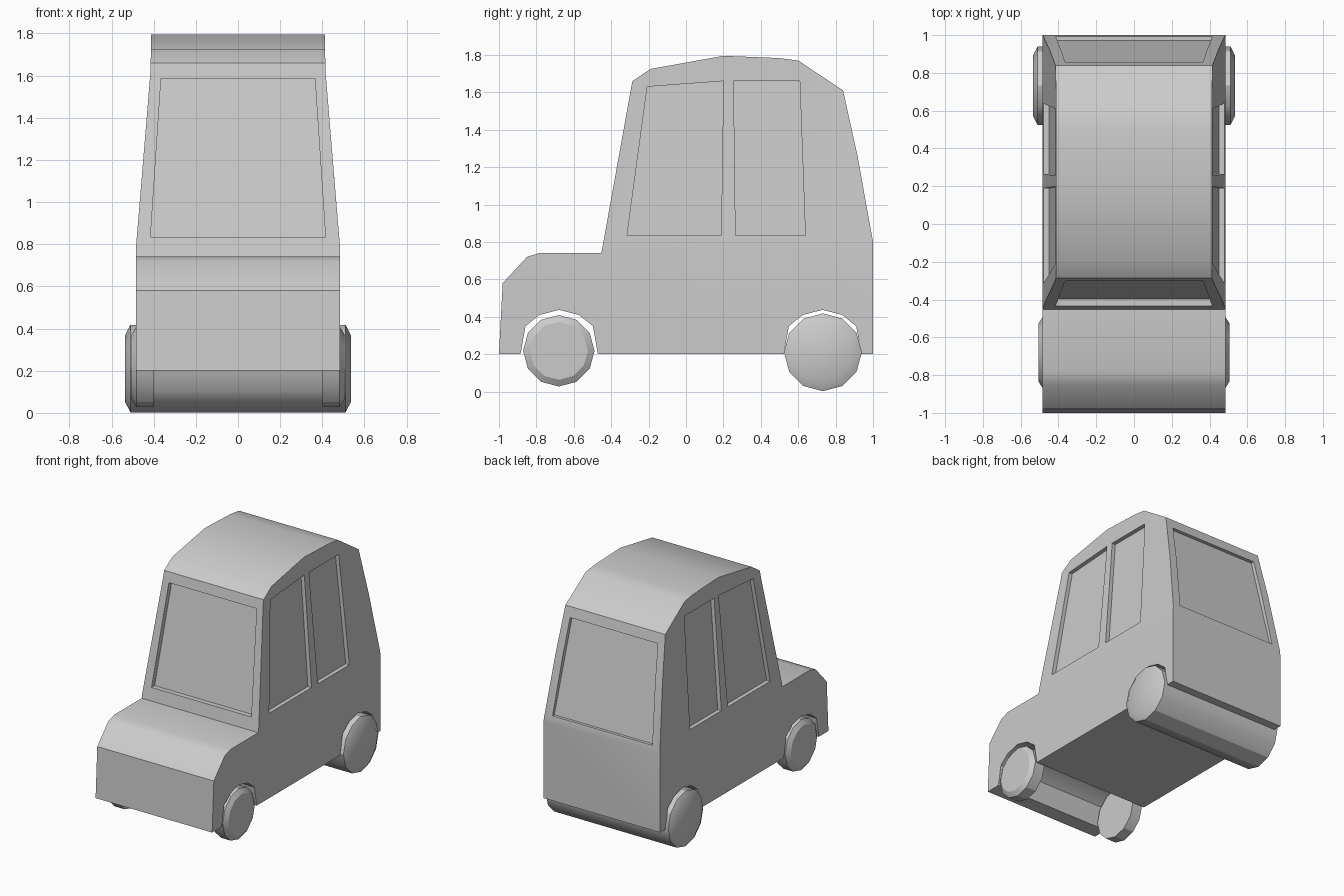
import bpy, bmesh, math

if "Cube" in bpy.data.objects:
    bpy.data.objects.remove(bpy.data.objects["Cube"])


def loft(name, rings):
    """Closed solid through a series of equal-length point rings."""
    bm = bmesh.new()
    loops = [[bm.verts.new(p) for p in ring] for ring in rings]
    n = len(loops[0])
    for a, b in zip(loops, loops[1:]):
        for i in range(n):
            j = (i + 1) % n
            bm.faces.new((a[i], a[j], b[j], b[i]))
    bm.faces.new(loops[0])
    bm.faces.new(loops[-1])
    bmesh.ops.recalc_face_normals(bm, faces=bm.faces)
    mesh = bpy.data.meshes.new(name)
    bm.to_mesh(mesh)
    bm.free()
    ob = bpy.data.objects.new(name, mesh)
    bpy.context.collection.objects.link(ob)
    return ob


def activate(ob):
    bpy.ops.object.select_all(action='DESELECT')
    ob.select_set(True)
    bpy.context.view_layer.objects.active = ob


def cut(ob, cutter):
    mod = ob.modifiers.new("cut", 'BOOLEAN')
    mod.operation, mod.solver, mod.object = 'DIFFERENCE', 'EXACT', cutter
    activate(ob)
    bpy.ops.object.modifier_apply(modifier=mod.name)
    bpy.data.objects.remove(cutter)


def smooth(ob):
    activate(ob)
    bpy.ops.object.shade_smooth_by_angle(angle=math.radians(30))


def arch(cy):
    half = [(-0.207, 0.2), (-0.18, 0.35), (-0.105, 0.41)]
    return ([(cy + y, z) for y, z in half] + [(cy, 0.437)]
            + [(cy - y, z) for y, z in reversed(half)])


# Body: side profile with wheel arches, extruded across the width
profile = ([(-1, 0.2), (-0.98, 0.58), (-0.85, 0.72), (-0.78, 0.742), (-0.452, 0.742),
            (-0.287, 1.66), (-0.19, 1.725), (0.2, 1.795), (0.5, 1.783), (0.6, 1.77),
            (0.84, 1.61), (0.917, 1.26), (1, 0.8), (1, 0.2)]
           + arch(0.73)[::-1] + arch(-0.678)[::-1])
body = loft("body", [[(x, y, z) for y, z in profile] for x in (-0.485, 0.485)])

# Cabin sides lean inwards
lean = [(0.487, 0.75), (0.415, 1.62), (0.41, 1.9), (0.8, 1.9), (0.8, 0.75)]
for s in (-1, 1):
    cut(body, loft("lean_cutter", [[(s * x, y, z) for x, z in lean] for y in (-1.2, 1.2)]))

# Recessed side windows
side_windows = [
    [(-0.315, 0.835), (0.188, 0.835), (0.2, 1.66), (-0.207, 1.63)],
    [(0.265, 0.835), (0.638, 0.835), (0.608, 1.66), (0.255, 1.66)],
]
for s in (-1, 1):
    for win in side_windows:
        inner = [(s * (0.456 - 0.081 * (z - 0.76)), y, z) for y, z in win]
        outer = [(s * 0.7, y, z) for y, z in win]
        cut(body, loft("side_window_cutter", [inner, outer]))

# Recessed windscreen and rear window: bottom z, top z, pane y at each, outside y
for zb, zt, yb, yt, out in ((0.835, 1.585, -0.398, -0.264, -1.2),
                            (0.835, 1.535, 0.972, 0.83, 1.2)):
    corners = [(-0.415, zb, yb), (0.415, zb, yb), (0.365, zt, yt), (-0.365, zt, yt)]
    cut(body, loft("window_cutter", [[(x, y, z) for x, z, y in corners],
                                     [(x, out, z) for x, z, _ in corners]]))
smooth(body)


def wheel(name, cy, cz, stations):
    """Twelve-sided turned solid along x from (x, radius) stations."""
    angles = [math.tau * i / 12 for i in range(12)]
    ob = loft(name, [[(x, cy + r * math.cos(a), cz + r * math.sin(a)) for a in angles]
                     for x, r in stations])
    smooth(ob)


# Front wheels, one each side
for s, side in ((-1, "left"), (1, "right")):
    wheel("front_wheel_" + side, -0.68, 0.218,
          [(s * 0.4, 0.191), (s * 0.482, 0.191), (s * 0.505, 0.155)])

# Rear roller spanning the full width
half = [(0.535, 0.16), (0.51, 0.208)]
wheel("rear_roller", 0.732, 0.21, [(-x, r) for x, r in half] + half[::-1])
